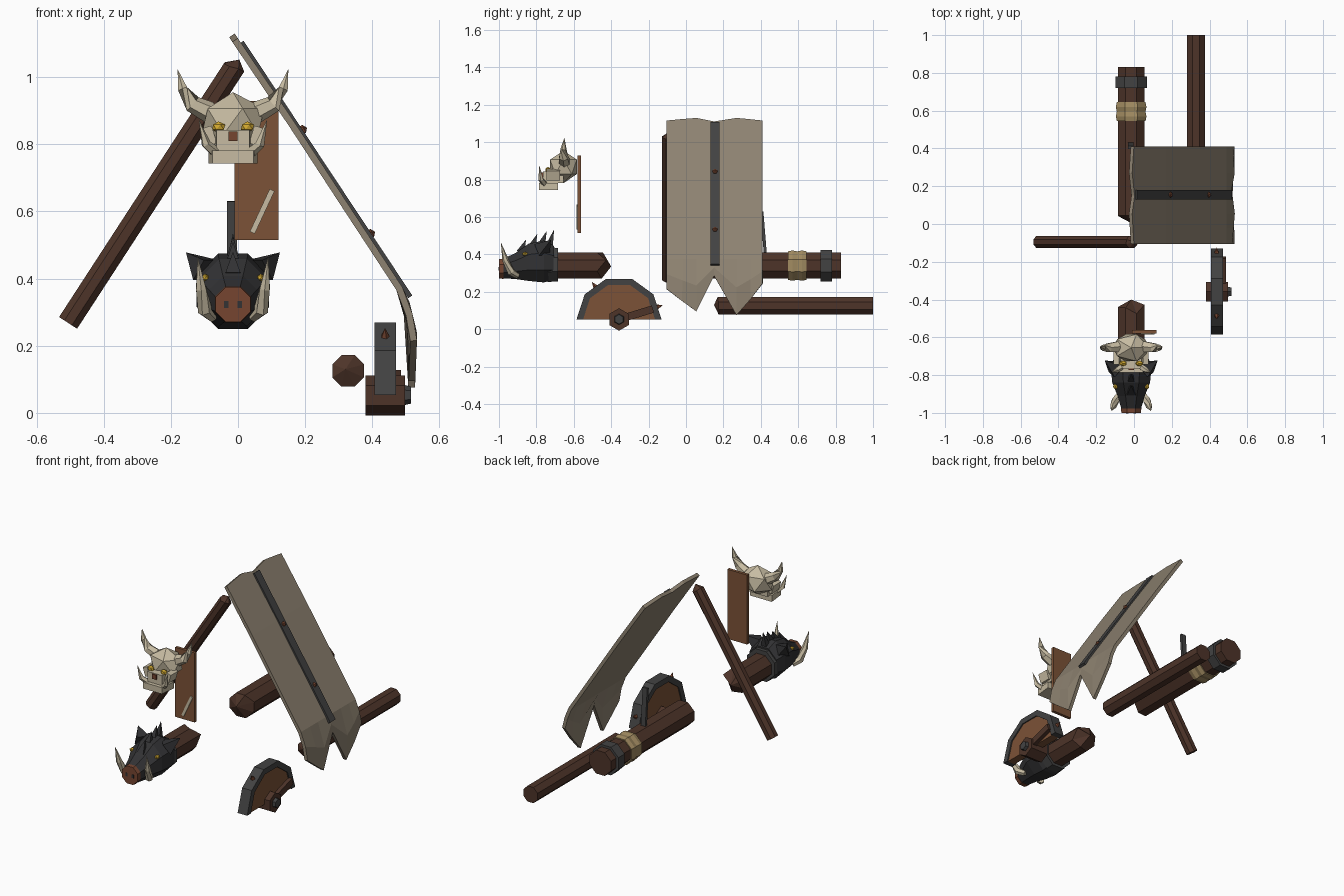
import bpy, bmesh, random
from math import sin, cos, pi, radians
from mathutils import Vector, Euler

if "Cube" in bpy.data.objects:
    bpy.data.objects.remove(bpy.data.objects["Cube"])

random.seed(4)
CX = -0.015  # shared centre line of ram and skull


def mat(name, r, g, b):
    m = bpy.data.materials.new(name)
    m.diffuse_color = (r, g, b, 1)
    m.use_nodes = True
    m.node_tree.nodes["Principled BSDF"].inputs["Base Color"].default_value = m.diffuse_color
    return m


WOOD = mat("dark_wood", .075, .034, .022)
PLANK = mat("plank_wood", .2, .085, .038)
IRON = mat("iron", .055, .055, .055)
HIDE = mat("black_iron", .032, .032, .034)
ROOF = mat("roof_hide", .27, .225, .165)
BONE = mat("bone", .57, .5, .36)
ROPE = mat("rope", .36, .26, .12)
GOLD = mat("gold", .65, .4, .03)
RUST = mat("rust", .18, .06, .03)


def finish(name, bm, m):
    bmesh.ops.remove_doubles(bm, verts=bm.verts, dist=1e-5)
    bmesh.ops.recalc_face_normals(bm, faces=bm.faces)
    me = bpy.data.meshes.new(name)
    bm.to_mesh(me)
    bm.free()
    me.materials.append(m)
    ob = bpy.data.objects.new(name, me)
    bpy.context.collection.objects.link(ob)
    return ob


def tube(name, pts, radii, sides, m, axis=None, jag=None):
    """Faceted tube through points; a zero radius makes a tip."""
    bm = bmesh.new()
    pts = [Vector(p) for p in pts]
    rings = []
    for i, p in enumerate(pts):
        t = Vector(axis) if axis else pts[min(i + 1, len(pts) - 1)] - pts[max(i - 1, 0)]
        t.normalize()
        ref = Vector((0, 0, 1)) if abs(t.z) < .9 else Vector((0, 1, 0))
        u = t.cross(ref).normalized()
        v = u.cross(t)
        r = radii[i] if isinstance(radii[i], tuple) else (radii[i], radii[i])
        ring = []
        for k in range(sides):
            a = 2 * pi * (k + .5) / sides
            c = p + (u * cos(a) * r[0] + v * sin(a) * r[1]) / cos(pi / sides)
            if jag and i == jag[0]:
                c += t * random.uniform(-jag[1], jag[1])
            ring.append(bm.verts.new(c))
        rings.append(ring)
    for a, b in zip(rings, rings[1:]):
        for k in range(sides):
            n = (k + 1) % sides
            bm.faces.new((a[k], a[n], b[n], b[k]))
    for ring, r in ((rings[0], radii[0]), (rings[-1], radii[-1])):
        if r != 0:
            bm.faces.new(ring)
    return finish(name, bm, m)


def box(name, c, size, m, rot=(0, 0, 0), taper=1):
    bm = bmesh.new()
    bmesh.ops.create_cube(bm, size=1)
    R = Euler(rot).to_matrix()
    for v in bm.verts:
        k = taper if v.co.y < 0 else 1
        v.co = R @ Vector((v.co.x * size[0] * k, v.co.y * size[1], v.co.z * size[2])) + Vector(c)
    return finish(name, bm, m)


def ball(name, c, size, m):
    bm = bmesh.new()
    bmesh.ops.create_icosphere(bm, subdivisions=1, radius=1)
    for v in bm.verts:
        v.co = Vector(v.co[i] * size[i] + c[i] for i in range(3))
    return finish(name, bm, m)


def slab(name, poly, x0, x1, m):
    """Extrude a (y, z) outline along x."""
    bm = bmesh.new()
    f = bm.faces.new([bm.verts.new((x0, y, z)) for y, z in poly])
    g = bmesh.ops.extrude_face_region(bm, geom=[f])
    for v in g["geom"]:
        if isinstance(v, bmesh.types.BMVert):
            v.co.x = x1
    return finish(name, bm, m)


# broken roof strut and loose pole
tube("roof_strut", [(-.506, -.095, .268), (-.012, -.095, 1.028), (.004, -.095, 1.052)],
     [.032, .032, 0], 8, WOOD, axis=(.545, 0, .838), jag=(1, .008))
tube("loose_pole", [(.328, 1, .125), (.328, .17, .125), (.32, .15, .13)],
     [.047, .047, 0], 8, WOOD, axis=(0, -1, 0), jag=(1, .008))

# rear half of the ram with rope and iron band
tube("ram_rear", [(CX, .83, .34), (CX, .06, .34), (CX, .005, .35)],
     [.07, .07, 0], 8, WOOD, axis=(0, -1, 0), jag=(1, .025))
for i in range(2):
    y = .545 + .05 * i
    tube(f"rope_wrap_{i}", [(CX, y, .34), (CX, y + .025, .34), (CX, y + .05, .34)],
         [.076, .081, .076], 8, ROPE)
tube("ram_band", [(CX, .72, .34), (CX, .78, .34)], [.084, .084], 8, IRON)
box("hanging_strap", (CX - .003, .415, .515), (.03, .016, .23), IRON, (.08, 0, 0))

# torn roof panel, rows follow the slope then hang down
path = [(-.012, 1.115), (.16, .86), (.33, .6), (.497, .345), (.524, .235), (.517, .07)]


def x_at(z):
    for (xa, za), (xb, zb) in zip(path, path[1:]):
        if z >= zb - .001:
            return xa + (xb - xa) * (za - z) / (za - zb)
    return path[-1][0]


cols = [(-.105, 1.11, .215), (-.02, 1.118, .15), (.055, 1.124, .095), (.15, 1.105, .285),
        (.27, 1.124, .075), (.345, 1.117, .16), (.41, 1.11, .245)]
bm = bmesh.new()
grid = []
for y, top, low in cols:
    zs = [top, .86, .6, .37, low + (.37 - low) * .5, low]
    grid.append([bm.verts.new((x_at(z), y, z)) for z in zs])
for a, b in zip(grid, grid[1:]):
    for k in range(5):
        bm.faces.new((a[k], a[k + 1], b[k + 1], b[k]))
roof = finish("roof_panel", bm, ROOF)
mod = roof.modifiers.new("thickness", "SOLIDIFY")
mod.thickness, mod.offset = .02, 0
box("roof_strip", (.262, .155, .725), (.014, .05, .91), IRON, (0, -.585, 0))
for i, z in enumerate((.84, .53)):
    ball(f"roof_rivet_{i}", (x_at(z) + .018, .155, z + .002), (.016, .016, .016), RUST)

# front half of the ram with the boar head
tube("ram_front", [(CX, -.75, .34), (CX, -.45, .34), (CX, -.4, .335)],
     [.07, .07, 0], 8, WOOD, axis=(0, 1, 0), jag=(1, .03))
tube("neck_collar", [(CX, -.74, .345), (CX, -.685, .345)], [.092, .09], 8, IRON)
tube("boar_head", [(CX, -.705, .355), (CX, -.76, .362), (CX, -.84, .358), (CX, -.91, .338), (CX, -.985, .323)],
     [(.09, .09), (.108, .112), (.1, .1), (.072, .07), (.05, .05)], 8, HIDE, axis=(0, -1, 0))
tube("boar_snout", [(CX, -.975, .323), (CX, -1, .323)], [.054, .052], 8, RUST)
for i, (y, z, h) in enumerate([(-.87, .43, .05), (-.81, .455, .055), (-.76, .465, .06), (-.72, .45, .085)]):
    tube(f"mane_spike_{i}", [(CX, y - .015, z - .02), (CX, y + .015, z + h)], [.022, 0], 4, HIDE)

# skull totem on its plank
box("totem_plank", (.055, -.571, .722), (.13, .018, .415), PLANK)
box("plank_scratch", (.072, -.582, .6), (.016, .006, .14), BONE, (0, radians(25), 0))
ball("skull_cranium", (CX, -.655, .868), (.104, .084, .087), BONE)
box("skull_muzzle", (CX, -.71, .812), (.13, .11, .06), BONE, taper=.75)
box("skull_jaw", (CX, -.735, .762), (.145, .1, .038), BONE, taper=.85)
box("skull_nose", (CX, -.762, .824), (.028, .02, .028), RUST)

# mirrored head details
for s, side in ((-1, "left"), (1, "right")):
    def P(x, y, z):
        return (CX + s * x, y, z)
    tube(f"boar_ear_{side}", [P(.08, -.77, .425), P(.14, -.722, .478)], [.036, 0], 4, HIDE)
    ball(f"boar_eye_{side}", P(.083, -.86, .402), (.014, .016, .012), GOLD)
    box(f"boar_nostril_{side}", P(.02, -1, .323), (.013, .004, .02), HIDE)
    tube(f"boar_tusk_{side}", [P(.06, -.9, .285), P(.083, -.935, .305), P(.095, -.965, .37), P(.105, -.99, .465)],
         [.014, .019, .015, 0], 6, BONE)
    tube(f"skull_horn_{side}", [P(.07, -.65, .895), P(.12, -.655, .92), P(.15, -.655, .965), P(.165, -.65, 1.024)],
         [.028, .023, .014, 0], 6, BONE)
    ball(f"skull_eye_{side}", P(.043, -.738, .851), (.022, .016, .017), GOLD)
    box(f"skull_cheek_{side}", P(.07, -.71, .825), (.03, .07, .055), BONE, (0, s * .3, 0))
    tube(f"skull_tusk_{side}", [P(.05, -.755, .775), P(.08, -.775, .8), P(.102, -.785, .875)],
         [.014, .012, 0], 5, BONE)

# broken half wheel
WY, WZ = -.358, .053


def arc(r, start=0, stop=6):
    return [(WY + r * cos(pi * k / 5), WZ + r * sin(pi * k / 5)) for k in range(start, stop)]


slab("wheel_rim", arc(.227) + arc(.192)[::-1], .407, .47, IRON)
slab("wheel_wood", arc(.195), .414, .463, PLANK)
tube("wheel_hub", [(.38, WY, WZ - .001), (.497, WY, WZ - .001)], [.052, .052], 6, WOOD)
tube("hub_cap", [(.49, WY, WZ), (.515, WY, WZ)], [.027, .022], 6, IRON)
box("wheel_spoke", (.472, WY + .1, WZ + .03), (.028, .17, .04), WOOD, (radians(17), 0, 0))
for i, a in enumerate((18, 126)):
    a = radians(a)
    d = Vector((0, cos(a), sin(a)))
    c = Vector((.438, WY, WZ)) + d * .212
    tube(f"wheel_stud_{i}", [c, c + d * .035], [.012, 0], 5, RUST)
